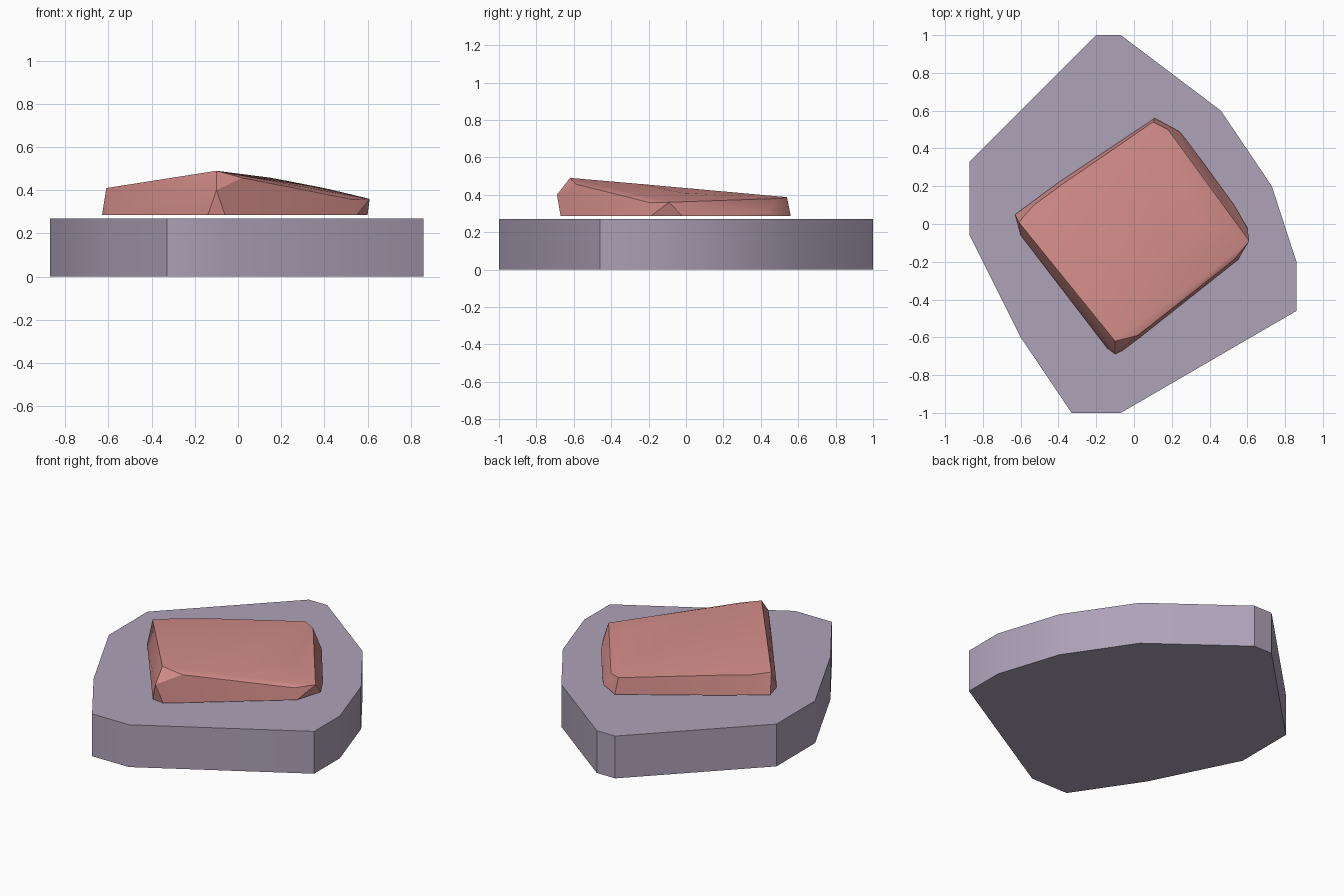
import bpy
import bmesh
import math

cube = bpy.data.objects.get("Cube")
if cube:
    bpy.data.objects.remove(cube, do_unlink=True)


def make_material(name, color):
    mat = bpy.data.materials.new(name)
    mat.use_nodes = True
    mat.diffuse_color = color
    mat.node_tree.nodes["Principled BSDF"].inputs["Base Color"].default_value = color
    return mat


def finish(bm, name, mat, angle):
    """Turn the bmesh into a shaded object with one material."""
    bmesh.ops.recalc_face_normals(bm, faces=bm.faces)
    mesh = bpy.data.meshes.new(name)
    bm.to_mesh(mesh)
    bm.free()
    mesh.materials.append(mat)
    obj = bpy.data.objects.new(name, mesh)
    bpy.context.collection.objects.link(obj)
    bpy.ops.object.select_all(action="DESELECT")
    obj.select_set(True)
    bpy.context.view_layer.objects.active = obj
    bpy.ops.object.shade_smooth_by_angle(angle=math.radians(angle))
    return obj


def extruded_slab(name, outline, height, mat):
    bm = bmesh.new()
    base = bm.faces.new([bm.verts.new((x, y, 0)) for x, y in outline])
    top = bmesh.ops.extrude_face_region(bm, geom=[base], use_keep_orig=True)
    for v in top["geom"]:
        if isinstance(v, bmesh.types.BMVert):
            v.co.z = height
    return finish(bm, name, mat, 31)


def hull_stone(name, points, mat):
    bm = bmesh.new()
    for p in points:
        bm.verts.new(p)
    hull = bmesh.ops.convex_hull(bm, input=bm.verts)
    loose = [v for v in bm.verts if not v.link_faces]
    bmesh.ops.delete(bm, geom=loose, context="VERTS")
    return finish(bm, name, mat, 31)


slate = make_material("lavender grey stone", (0.42, 0.36, 0.48, 1))
clay = make_material("dusty red stone", (0.66, 0.27, 0.255, 1))

# Wide base slab with an irregular outline
slab_outline = [
    (-0.2, 1), (-0.07, 1), (0.46, 0.6), (0.73, 0.2), (0.86, -0.2), (0.86, -0.46),
    (-0.07, -1), (-0.33, -1), (-0.6, -0.6), (-0.87, -0.06), (-0.87, 0.33),
]
extruded_slab("base_slab", slab_outline, 0.27, slate)

# Tilted top stone: flat footprint, then its chipped upper rim
floor = 0.285
footprint = [
    (-0.63, 0.05), (-0.6, -0.06), (-0.14, -0.66), (-0.06, -0.67), (0.02, -0.61),
    (0.55, -0.19), (0.6, -0.02), (0.53, 0.1), (0.29, 0.43), (0.24, 0.49), (0.11, 0.56),
    (-0.4, 0.22),
]
rim = [
    (-0.61, 0.01, 0.41), (-0.1, -0.62, 0.49), (-0.1, -0.69, 0.4), (0.02, -0.59, 0.457),
    (0.53, -0.19, 0.357), (0.61, -0.09, 0.36), (0.4, -0.02, 0.41), (0.15, -0.25, 0.458),
    (0.29, 0.43, 0.305), (0.24, 0.38, 0.37), (0.18, 0.5, 0.38), (0.1, 0.54, 0.387),
    (-0.38, 0.21, 0.405), (-0.53, 0.1, 0.405),
]
hull_stone("top_stone", [(x, y, floor) for x, y in footprint] + rim, clay)
